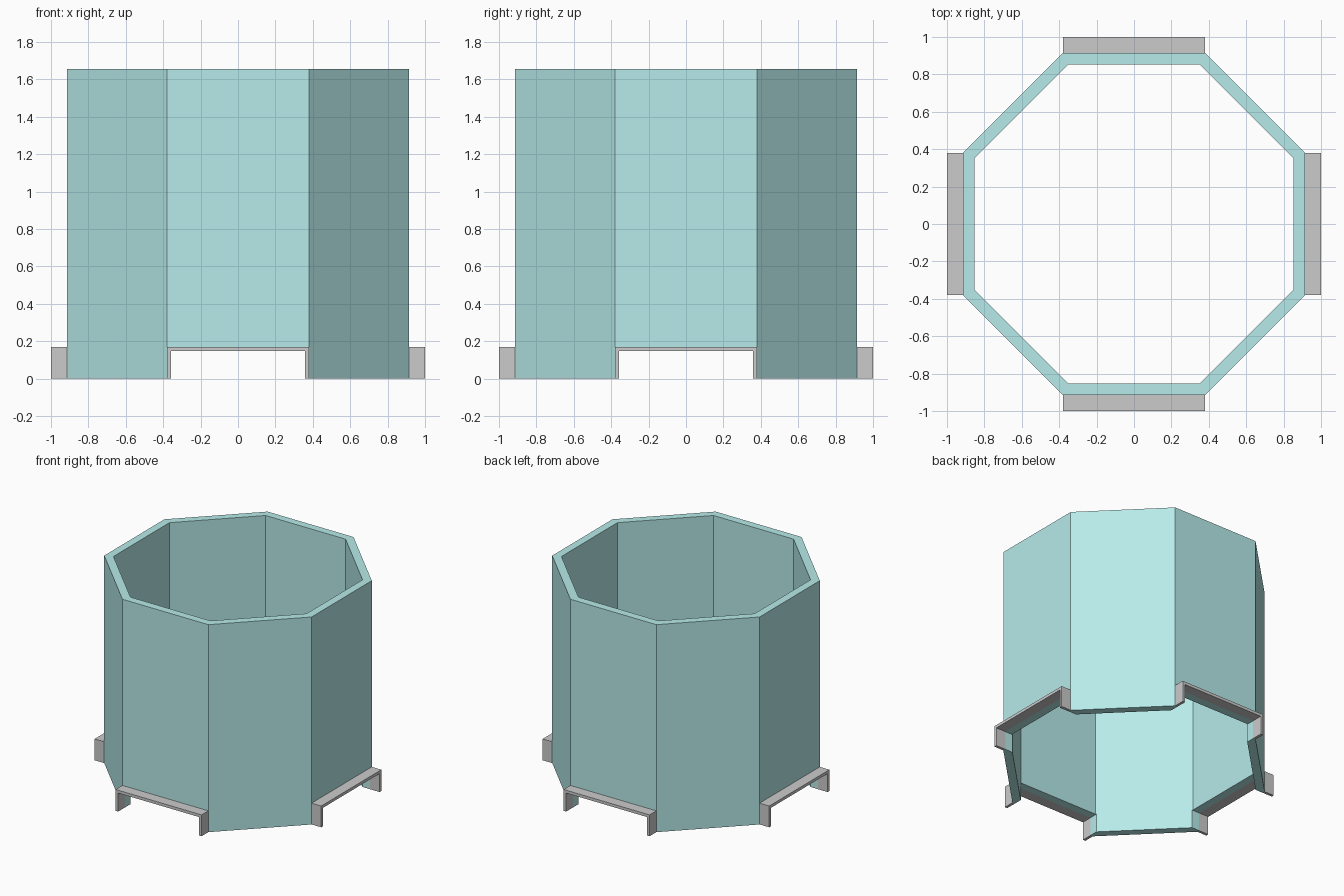
import bpy, bmesh, math
from mathutils import Matrix

if "Cube" in bpy.data.objects:
    bpy.data.objects.remove(bpy.data.objects["Cube"])

OUTER, INNER, HEIGHT = 0.915, 0.852, 1.655   # apothems and height
OPEN_W, OPEN_H = 0.357, 0.147                # opening half width and height
FRAME_W, FRAME_H = 0.379, 0.17               # frame half width and height


def make_object(name, bm):
    bmesh.ops.recalc_face_normals(bm, faces=bm.faces)
    mesh = bpy.data.meshes.new(name)
    bm.to_mesh(mesh)
    bm.free()
    obj = bpy.data.objects.new(name, mesh)
    bpy.context.collection.objects.link(obj)
    return obj


def octagon(bm, apothem, z):
    r = apothem / math.cos(math.pi / 8)
    angles = [math.pi / 8 + i * math.pi / 4 for i in range(8)]
    return [bm.verts.new((r * math.cos(a), r * math.sin(a), z)) for a in angles]


# Octagonal wall: four rings bridged into a hollow tube
bm = bmesh.new()
rings = [octagon(bm, OUTER, 0), octagon(bm, OUTER, HEIGHT),
         octagon(bm, INNER, HEIGHT), octagon(bm, INNER, 0)]
for k in range(4):
    a, b = rings[k], rings[(k + 1) % 4]
    for i in range(8):
        j = (i + 1) % 8
        bm.faces.new((a[i], a[j], b[j], b[i]))
wall = make_object("octagonal_wall", bm)
mat = bpy.data.materials.new("pale_teal")
mat.diffuse_color = (0.47, 0.83, 0.82, 1)
mat.use_nodes = True
mat.node_tree.nodes["Principled BSDF"].inputs["Base Color"].default_value = mat.diffuse_color
wall.data.materials.append(mat)

# Openings at the foot of the four main sides
for axis in range(2):
    size = (2.4, 2 * OPEN_W, 2 * OPEN_H)
    bm = bmesh.new()
    bmesh.ops.create_cube(bm, size=1, matrix=Matrix.Rotation(axis * math.pi / 2, 4, 'Z')
                          @ Matrix.Diagonal((*size, 1)))
    cutter = make_object("opening_cutter", bm)
    cutter.hide_render = True
    mod = wall.modifiers.new("opening", 'BOOLEAN')
    mod.operation, mod.solver, mod.object = 'DIFFERENCE', 'EXACT', cutter
    bpy.context.view_layer.objects.active = wall
    bpy.ops.object.modifier_apply(modifier=mod.name)
    bpy.data.objects.remove(cutter)

# Projecting frames around the openings
profile = [(-FRAME_W, 0), (-FRAME_W, FRAME_H), (FRAME_W, FRAME_H), (FRAME_W, 0),
           (OPEN_W, 0), (OPEN_W, OPEN_H), (-OPEN_W, OPEN_H), (-OPEN_W, 0)]
for n, side in enumerate(("front", "right", "back", "left")):
    bm = bmesh.new()
    face = bm.faces.new([bm.verts.new((x, -1, z)) for x, z in profile])
    ext = bmesh.ops.extrude_face_region(bm, geom=[face], use_keep_orig=True)
    moved = [v for v in ext["geom"] if isinstance(v, bmesh.types.BMVert)]
    bmesh.ops.translate(bm, verts=moved, vec=(0, 1 - OUTER, 0))
    bmesh.ops.rotate(bm, verts=bm.verts, matrix=Matrix.Rotation(n * math.pi / 2, 3, 'Z'))
    make_object(side + "_opening_frame", bm)
